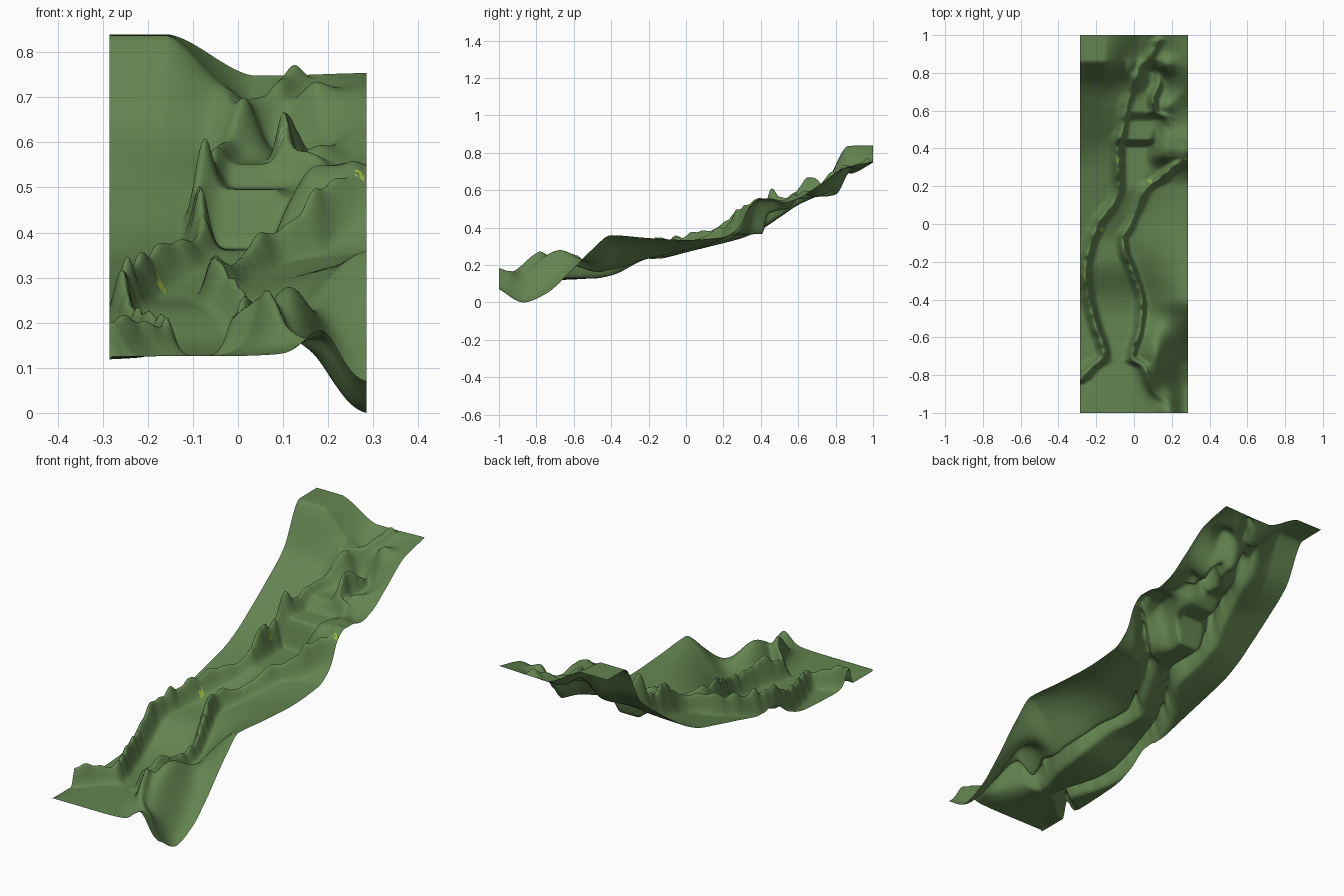
import bpy, bmesh, math, random
from mathutils import noise, Vector

if "Cube" in bpy.data.objects:
    bpy.data.objects.remove(bpy.data.objects["Cube"])

random.seed(4)
HX = 0.285
NX, NY = 114, 400


def curve(pts):
    """Monotone cubic curve through (y, value) points."""
    xs, vs = [p[0] for p in pts], [p[1] for p in pts]
    d = [(vs[i + 1] - vs[i]) / (xs[i + 1] - xs[i]) for i in range(len(xs) - 1)]
    m = [d[0]] + [0 if a * b <= 0 else 2 * a * b / (a + b) for a, b in zip(d, d[1:])] + [d[-1]]

    def f(x):
        x = min(max(x, xs[0]), xs[-1])
        i = 0
        while i < len(d) - 1 and x > xs[i + 1]:
            i += 1
        h = xs[i + 1] - xs[i]
        t = (x - xs[i]) / h
        return (vs[i] * (1 + 2 * t) * (1 - t) ** 2 + m[i] * h * t * (1 - t) ** 2
                + vs[i + 1] * t * t * (3 - 2 * t) + m[i + 1] * h * t * t * (t - 1))
    return f


# Heights along the valley floor (stepped), its smooth outer banks and the two borders
floor = curve([(-1, .127), (-.6, .127), (-.5, .128), (-.4, .145), (-.2, .235), (-.08, .25), (0, .28),
               (.1, .325), (.2, .362), (.405, .367), (.45, .497), (.54, .5), (.60, .553),
               (.8, .558), (.87, .66), (1, .75)])
bank = curve([(-1, .127), (-.6, .127), (-.5, .128), (-.4, .145), (-.2, .225), (0, .275),
              (.2, .335), (.4, .40), (.6, .52), (.75, .58), (.87, .67), (1, .75)])
left_border = curve([(-1, .12), (-.75, .12), (-.5, .13), (-.25, .20), (0, .268), (.2, .318),
                     (.3, .345), (.4, .39), (.5, .455), (.62, .54), (.75, .645), (.87, .838), (1, .84)])
right_border = curve([(-1, .07), (-.87, 0), (-.75, .045), (-.65, .13), (-.5, .285), (-.4, .36),
                      (-.2, .345), (0, .335), (.2, .35), (.28, .40), (.36, .53), (.4, .55),
                      (.45, .55), (.52, .535), (.6, .555), (.7, .62), (.85, .72), (1, .755)])
# Left and right feet of the valley floor
left_foot = curve([(-1, -.28), (-.7, -.15), (-.5, -.19), (-.25, -.24), (0, -.17), (.15, -.08),
                   (.4, -.07), (.6, -.03), (.75, 0), (.87, .02), (1, .03)])
right_foot = curve([(-1, .14), (-.85, .07), (-.7, .0), (-.5, .04), (-.25, -.01), (-.08, -.06),
                    (.1, .02), (.25, .05), (.4, .06), (.5, .09), (.6, .08), (.72, .14),
                    (.85, .12), (1, .1)])
right_reach = curve([(-1, 1), (.25, 1), (.37, .5), (.6, .5), (.75, 1), (1, 1)])

# Rocky ridges: path x(y) and height(y)
left_path = curve([(-.83, -.29), (-.76, -.23), (-.69, -.16), (-.55, -.2), (-.4, -.24), (-.25, -.26),
                   (-.1, -.23), (.02, -.18), (.12, -.11), (.2, -.08), (.3, -.085), (.42, -.085),
                   (.5, -.065), (.6, -.05), (.7, -.02), (.82, .03), (.88, .08), (.98, .13)])
left_high = curve([(-.83, .09), (-.7, .08), (-.5, .10), (-.3, .11), (-.1, .09), (.02, .08), (.15, .05),
                   (.28, .13), (.36, .12), (.46, .11), (.54, .06), (.68, .04), (.8, .03),
                   (.9, .04), (.96, .04), (1, .02)])
right_path = curve([(-.97, .22), (-.88, .1), (-.76, .05), (-.7, -.01), (-.55, .03), (-.42, .04),
                    (-.25, -.01), (-.15, -.05), (-.08, -.06), (0, -.02), (.1, .02), (.19, .07),
                    (.24, .14), (.3, .2), (.35, .26), (.45, .24), (.55, .18), (.6, .11),
                    (.66, .1), (.75, .13), (.85, .13)])
right_high = curve([(-.97, .0), (-.88, .03), (-.72, .08), (-.5, .10), (-.3, .08), (-.07, .09), (.0, .05),
                    (.1, .03), (.2, .06), (.27, .12), (.35, .02), (.45, .005), (.55, .02), (.61, .07),
                    (.67, .11), (.78, .03), (.85, 0)])


def smooth(t):
    t = min(max(t, 0), 1)
    return t * t * (3 - 2 * t)


def bump(x, y, cx, cy, sx, sy, h):
    return h * math.exp(-((x - cx) / sx) ** 2 / 2 - ((y - cy) / sy) ** 2 / 2)


def ridge(x, y, path, high, y0, y1, seed, width=.015):
    if y < y0 - .02 or y > y1 + .02:
        return 0
    p = path(y)
    slope = (path(y + .01) - path(y - .01)) / .02
    dist = (x - p) / math.sqrt(1 + slope * slope)      # distance across the path
    rough = 1 + .3 * noise.noise(Vector((x * 14, y * 24, seed)))
    fade = smooth((y - y0 + .02) / .03) * smooth((y1 + .02 - y) / .03)
    return high(y) * rough * fade * math.exp(-(dist / width) ** 2 / 2)


PROFILES = (floor, bank, left_border, right_border, left_foot, right_foot, right_reach)


def height(x, y, c):
    fl, bk, lb, rb, lf, rf, reach = c
    if x < lf:
        t = (lf - x) / (lf + HX + 1e-6)
        if y > .6:                                     # high shoulder at the back left
            t = t + (min(1, t * 1.75) - t) * smooth((y - .6) / .27)
        base = fl + (bk - fl) * smooth((lf - x) / .05)
        z = base + (lb - base) * (smooth(t) * .6 + min(t, 1) * .4)
    elif x > rf:
        t = (x - rf) / ((HX - rf) * reach)
        base = fl + (bk - fl) * smooth((x - rf) / .06)
        z = base + (rb - base) * (smooth(t) * .8 + min(t, 1) * .2)
    else:
        z = fl
    # Rounded hills near the front right and banks around the upper basin
    z += bump(x, y, .115, -.70, .055, .11, .165)
    z += bump(x, y, .19, -1, .035, .10, .07)
    z += bump(x, y, .17, .62, .04, .03, .03)
    z += bump(x, y, .01, .79, .038, .05, .11)
    z += bump(x, y, .16, .84, .04, .035, .07)
    z += ridge(x, y, left_path, left_high, -.83, .98, 1.3, .017)
    z += ridge(x, y, right_path, right_high, -.97, .85, 7.7)
    return z


def material(name, rgb):
    m = bpy.data.materials.new(name)
    m.diffuse_color = (*rgb, 1)
    m.use_nodes = True
    m.node_tree.nodes["Principled BSDF"].inputs["Base Color"].default_value = m.diffuse_color
    return m


# Terrain sheet
bm = bmesh.new()
rows = []
for j in range(NY + 1):
    y = -1 + 2 * j / NY
    c = [f(y) for f in PROFILES]
    row = []
    for i in range(NX + 1):
        x = -HX + 2 * HX * i / NX
        row.append(bm.verts.new((x, y, height(x, y, c))))
    rows.append(row)
for a, b in zip(rows, rows[1:]):
    for i in range(NX):
        bm.faces.new((a[i], a[i + 1], b[i + 1], b[i]))
low = min(v.co.z for v in bm.verts)
for v in bm.verts:
    v.co.z -= low

# Small leafy patches: scattered faces close to each (x, y) spot
lime_spots = [(-.17, -.03), (-.075, .34), (.085, .225), (.27, .35)]
pale_spots = [(0, .04), (.1, .62)]
for f in bm.faces:
    f.smooth = True
    p = f.calc_center_median()
    for spots, slot, chance in ((lime_spots, 1, .6), (pale_spots, 2, .3)):
        if any(math.hypot(p.x - sx, p.y - sy) < .011 for sx, sy in spots) and random.random() < chance:
            f.material_index = slot

me = bpy.data.meshes.new("valley_terrain")
bm.to_mesh(me)
bm.free()
me.materials.append(material("moss green", (.125, .232, .080)))
me.materials.append(material("lime leaf", (.36, .54, .04)))
me.materials.append(material("pale grey green", (.25, .36, .22)))
bpy.context.collection.objects.link(bpy.data.objects.new("valley_terrain", me))
